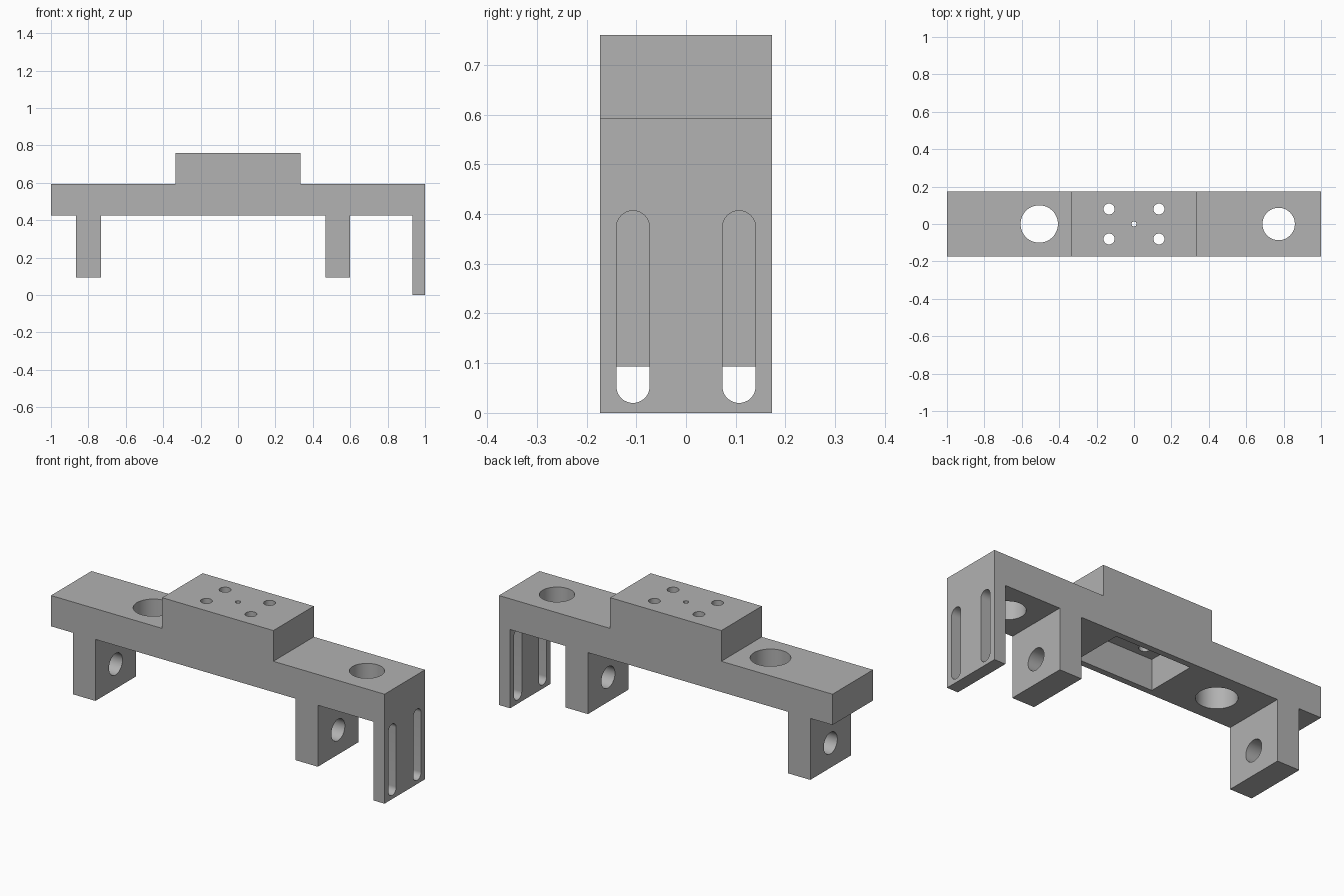
import bpy
import bmesh
import math
from mathutils import Matrix

default = bpy.data.objects.get("Cube")
if default:
    bpy.data.objects.remove(default, do_unlink=True)

MM = 2 / 300           # the part is laid out in millimetres, 300 long
HALF_DEPTH = 26
BAR_LOW, BAR_TOP, BLOCK_TOP, LEG_LOW = 64, 89, 114, 14

grey = bpy.data.materials.new("plain grey")
grey.use_nodes = True
colour = (0.445, 0.445, 0.445, 1)
grey.diffuse_color = colour
grey.node_tree.nodes["Principled BSDF"].inputs["Base Color"].default_value = colour


def prism(name, outline, start, end, to_world):
    """Extrude a 2D outline from start to end; to_world orders (u, v, depth) into x, y, z."""
    bm = bmesh.new()
    rings = [[bm.verts.new([c * MM for c in to_world(u, v, d)]) for u, v in outline]
             for d in (start, end)]
    bm.faces.new(rings[0])
    bm.faces.new(rings[1])
    n = len(outline)
    for i in range(n):
        j = (i + 1) % n
        bm.faces.new((rings[0][i], rings[0][j], rings[1][j], rings[1][i]))
    bmesh.ops.recalc_face_normals(bm, faces=bm.faces)
    mesh = bpy.data.meshes.new(name)
    bm.to_mesh(mesh)
    bm.free()
    mesh.materials.append(grey)
    obj = bpy.data.objects.new(name, mesh)
    bpy.context.collection.objects.link(obj)
    return obj


def along_x(u, v, d): return (d, u, v)
def along_y(u, v, d): return (u, d, v)
def along_z(u, v, d): return (u, v, d)


def rounded(u, v, radius, stretch=0, steps=24):
    """Circle, or an upright slot when stretch is the half distance between its end centres."""
    points = []
    for side in (0, 1):
        for i in range(steps + (1 if stretch else 0)):
            a = math.pi * (side + i / steps)
            points.append((u + radius * math.cos(a),
                           v + radius * math.sin(a) + (stretch if side == 0 else -stretch)))
    return points


def box(u0, u1, v0, v1):
    return [(u0, v0), (u1, v0), (u1, v1), (u0, v1)]


# Body: bar, raised block, two legs and end plate in one side profile
profile = [(-150, BAR_TOP), (-150, BAR_LOW)]
for left, right in ((-130, -110), (70, 90)):
    profile += [(left, BAR_LOW), (left, LEG_LOW), (right, LEG_LOW), (right, BAR_LOW)]
profile += [(140, BAR_LOW), (140, 0), (150, 0), (150, BAR_TOP),
            (50, BAR_TOP), (50, BLOCK_TOP), (-50, BLOCK_TOP), (-50, BAR_TOP)]
body = prism("bracket_body", profile, -HALF_DEPTH, HALF_DEPTH, along_y)

# Pocket under the raised block
cutters = [prism("pocket_cutter", box(-34, 34, -21, 21), BAR_LOW - 5, BAR_TOP, along_z)]

# Large bores through the bar
for x, radius in ((-76, 15), (116, 13)):
    cutters.append(prism("bore_cutter", rounded(x, 0, radius), BAR_LOW - 5, BAR_TOP + 5, along_z))

# Screw holes and pilot hole in the block
screws = [(sx * 20, sy * 12, 4.4) for sx in (-1, 1) for sy in (-1, 1)] + [(0, 0, 2)]
for x, y, radius in screws:
    cutters.append(prism("screw_cutter", rounded(x, y, radius), BAR_TOP - 5, BLOCK_TOP + 5, along_z))

# Cross holes in the legs
for x in (-120, 80):
    cutters.append(prism("leg_hole_cutter", rounded(0, 34, 8.7), x - 15, x + 15, along_x))

# Upright slots in the end plate
for y in (-16, 16):
    cutters.append(prism("slot_cutter", rounded(y, 32, 5, stretch=24), 135, 155, along_x))

for cutter in cutters:
    cutter.hide_render = True
    cut = body.modifiers.new(cutter.name, "BOOLEAN")
    cut.operation = "DIFFERENCE"
    cut.solver = "EXACT"
    cut.object = cutter

# Apply the cuts and drop the cutters
bpy.context.view_layer.update()
evaluated = body.evaluated_get(bpy.context.evaluated_depsgraph_get())
finished = bpy.data.meshes.new_from_object(evaluated)
body.modifiers.clear()
body.data = finished
for cutter in cutters:
    bpy.data.objects.remove(cutter, do_unlink=True)

# Smooth bores, crisp edges
bpy.ops.object.select_all(action="DESELECT")
body.select_set(True)
bpy.context.view_layer.objects.active = body
bpy.ops.object.shade_smooth_by_angle(angle=math.radians(30))
